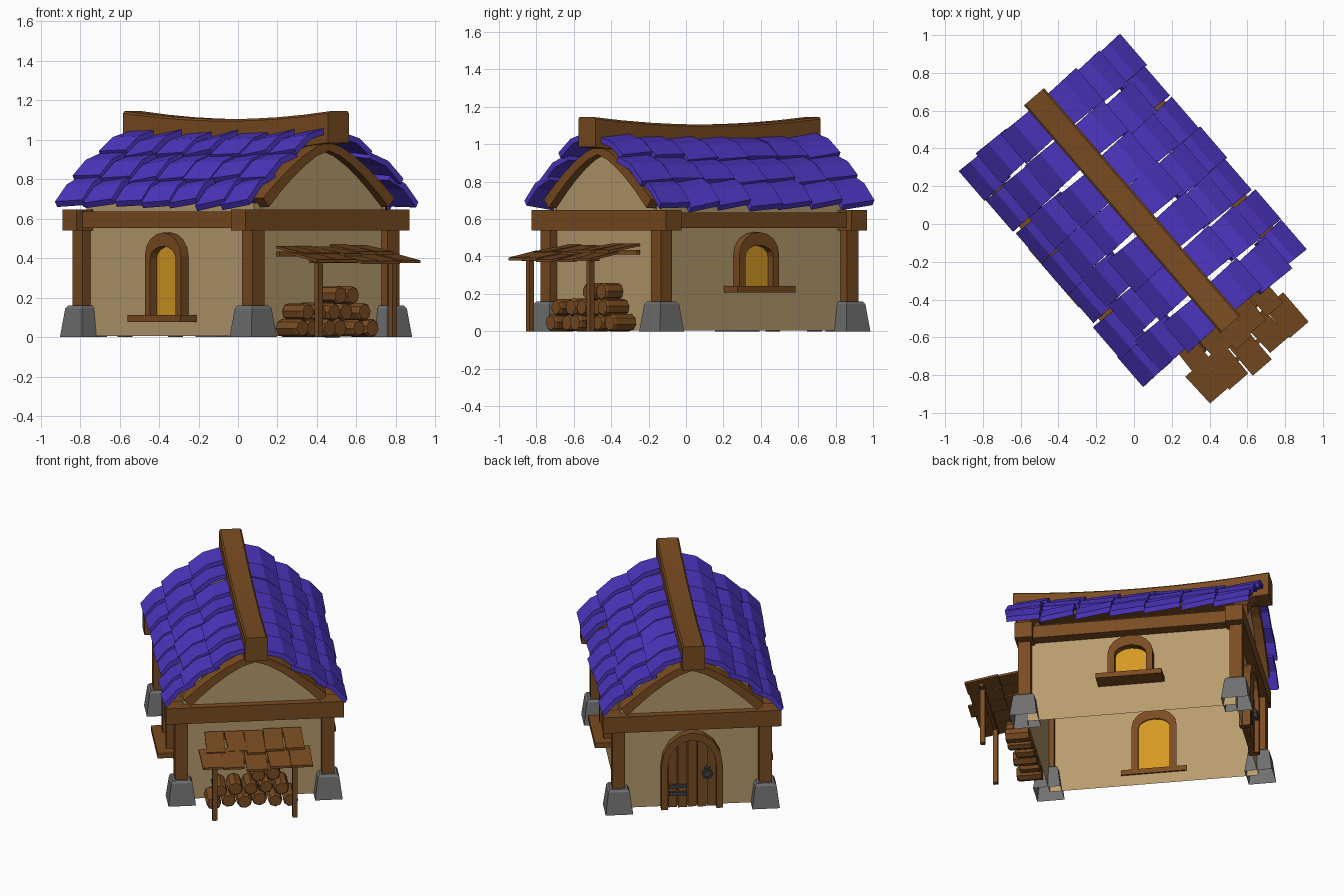
import bpy, bmesh, math, random
from mathutils import Matrix, Vector

if "Cube" in bpy.data.objects:
    bpy.data.objects.remove(bpy.data.objects["Cube"])
random.seed(4)

# House is built in its own frame (x along ridge, y across), then turned
PLACE = Matrix.Translation((-0.01, 0.072, 0)) @ Matrix.Rotation(math.radians(-49.2), 4, 'Z')

def material(name, r, g, b):
    m = bpy.data.materials.new(name)
    lin = [((c / 255 + 0.055) / 1.055) ** 2.4 for c in (r, g, b)]
    m.diffuse_color = (*lin, 1)
    m.use_nodes = True
    m.node_tree.nodes["Principled BSDF"].inputs["Base Color"].default_value = m.diffuse_color
    return m

WOOD = material("brown wood", 122, 76, 33)
PLASTER = material("beige plaster", 183, 155, 110)
TILE = material("purple tile", 78, 54, 194)
STONE = material("grey stone", 112, 112, 112)
GLASS = material("yellow glass", 212, 154, 35)
IRON = material("dark iron", 66, 66, 70)

class Part:
    def __init__(self, name, mat):
        self.name, self.mat, self.bm = name, mat, bmesh.new()

    def loft(self, rings, start=True, end=True):
        vs = [[self.bm.verts.new(p) for p in r] for r in rings]
        n = len(vs[0])
        for a, b in zip(vs, vs[1:]):
            for i in range(n):
                j = (i + 1) % n
                self.bm.faces.new((a[i], a[j], b[j], b[i]))
        if start:
            self.bm.faces.new(vs[0][::-1])
        if end:
            self.bm.faces.new(vs[-1])

    def box(self, x0, x1, y0, y1, z0, z1):
        self.loft([[(x0, y0, z), (x1, y0, z), (x1, y1, z), (x0, y1, z)] for z in (z0, z1)])

    def band(self, inner, outer, d0, d1, f):
        # bar following a curve; f maps (across, height, depth) to 3D
        self.loft([[f(*a, d0), f(*b, d0), f(*b, d1), f(*a, d1)] for a, b in zip(inner, outer)])

    def plate(self, pts, d0, d1, f):
        self.loft([[f(*p, d) for p in pts] for d in (d0, d1)])

    def done(self):
        bmesh.ops.recalc_face_normals(self.bm, faces=self.bm.faces)
        me = bpy.data.meshes.new(self.name)
        self.bm.to_mesh(me)
        me.materials.append(self.mat)
        ob = bpy.data.objects.new(self.name, me)
        ob.matrix_world = PLACE
        bpy.context.collection.objects.link(ob)

def arch(a, z0, spring, top, n=8):
    pts = [(-a, z0)]
    for i in range(n + 1):
        t = math.pi * i / n
        pts.append((-a * math.cos(t), spring + (top - spring) * math.sin(t)))
    return pts + [(a, z0)]

HU, HV = 0.658, 0.453          # post positions
WU, WV = 0.65, 0.44            # wall faces

# Plaster walls, open underneath, with arched gables
gable = [(v, 0.945 - 0.285 * (abs(v) / 0.4) ** 1.45) for v in [i * 0.08 - 0.4 for i in range(11)]]
p = Part("walls", PLASTER)
p.loft([[(-WU, -WV, z), (WU, -WV, z), (WU, WV, z), (-WU, WV, z)] for z in (0.005, 0.68)], False, False)
for s in (-1, 1):
    p.plate([(-0.4, 0.6)] + gable + [(0.4, 0.6)], 0.64, 0.665, lambda v, z, d: (s * d, v, z))
p.done()

# Curved gable rafters
p = Part("gable_rafters", WOOD)
for s in (-1, 1):
    p.band(gable, [(v * 1.1, z + 0.045) for v, z in gable], 0.63, 0.72, lambda v, z, d: (s * d, v, z))
p.done()

# Corner posts on tapered stone feet
posts, feet = Part("corner_posts", WOOD), Part("stone_feet", STONE)
for x in (-HU, HU):
    for y in (-HV, HV):
        posts.box(x - 0.04, x + 0.04, y - 0.04, y + 0.04, 0.13, 0.58)
        feet.loft([[(x - w, y - w, z), (x + w, y - w, z), (x + w, y + w, z), (x - w, y + w, z)]
                   for w, z in ((0.085, 0), (0.066, 0.145), (0.055, 0.16))], False, True)
posts.done()
feet.done()

# Ring of wall beams
p = Part("wall_beams", WOOD)
for s in (-1, 1):
    a, b = sorted((s * 0.60, s * 0.71))
    p.box(a, b, -0.55, 0.55, 0.54, 0.648)
    a, b = sorted((s * 0.41, s * 0.51))
    p.box(-0.67, 0.67, a, b, 0.552, 0.636)
p.done()

# Sagging ridge beam
p = Part("ridge_beam", WOOD)
rings = []
for i in range(9):
    t = i / 4 - 1
    z = 0.945 + 0.04 * t * t
    rings.append([(t * 0.795, y, z + h) for y, h in
                  ((-0.07, 0), (0.07, 0), (0.07, 0.15), (0.06, 0.16), (-0.06, 0.16), (-0.07, 0.15))])
p.loft(rings)
p.done()

# Roof tiles: three rows each side, each tile bent once along the slope
p = Part("roof_tiles", TILE)
rows = [((0.04, 1.01), (0.25, 0.905)), ((0.22, 0.90), (0.415, 0.78)), ((0.37, 0.785), (0.54, 0.655))]
for s in (-1, 1):
    for r, ((v0, z0), (v1, z1)) in enumerate(rows):
        for i in range(7):
            u = -0.65 + i * 0.217 + random.uniform(-0.012, 0.012) + (r % 2) * 0.015 * s
            w = 0.107 + random.uniform(-0.004, 0.006)
            slip, roll = random.uniform(-0.012, 0.012), -s * random.uniform(0.0, 0.018)
            rise = 0.012 * ((u / 0.65) ** 2)
            line = [(v0, z0), ((v0 + v1) / 2 + 0.012, (z0 + z1) / 2 + 0.02), (v1 + slip, z1 - slip * 0.8)]
            rings = []
            for k, (v, z) in enumerate(line):
                ww = w * (0.94 + 0.03 * k)
                z += rise
                rings.append([(u - ww, s * v, z - roll), (u + ww, s * v, z + roll),
                              (u + ww, s * (v + 0.016), z + roll + 0.027),
                              (u - ww, s * (v + 0.016), z - roll + 0.027)])
            p.loft(rings)
p.done()

# Arched windows on both long walls
frame, pane, sill = Part("window_frames", WOOD), Part("window_panes", GLASS), Part("window_sills", WOOD)
for s, z0 in ((-1, 0.10), (1, 0.23)):
    f = lambda u, z, d: (u, s * d, z)
    inner = arch(0.098, z0, 0.40, 0.46)
    frame.band(inner, arch(0.14, z0, 0.41, 0.53), 0.43, 0.49, f)
    pane.plate(inner, 0.438, 0.446, f)
    a, b = sorted((s * 0.43, s * 0.55))
    sill.box(-0.205, 0.205, a, b, z0 - 0.022, z0 + 0.012)
for q in (frame, pane, sill):
    q.done()

# Arched plank door on the rear end
f = lambda v, z, d: (-d, v, z)
p = Part("door_frame", WOOD)
p.band(arch(0.15, 0, 0.29, 0.465), arch(0.19, 0, 0.29, 0.515), 0.63, 0.70, f)
p.done()
p = Part("door_planks", WOOD)
top = lambda v: 0.29 + 0.175 * math.sqrt(max(0, 1 - (v / 0.152) ** 2))
for i in range(5):
    a = -0.15 + i * 0.06
    b = a + 0.054
    m = (a + b) / 2
    p.plate([(a, 0.005), (a, top(a)), (m, top(m)), (b, top(b)), (b, 0.005)], 0.64, 0.672 + 0.006 * (i % 2), f)
p.done()
p = Part("door_iron", IRON)
for z in (0.09, 0.14):
    p.box(-0.69, -0.66, 0.03, 0.14, z, z + 0.022)
p.box(-0.69, -0.66, -0.115, -0.075, 0.21, 0.27)
ring = lambda r: [(-0.095 + r * math.cos(t * math.pi / 4), 0.23 + r * math.sin(t * math.pi / 4)) for t in range(9)]
p.band(ring(0.022), ring(0.034), 0.685, 0.70, f)
p.done()

# Stacked firewood
p = Part("firewood", WOOD)
for count, v0, z in ((6, -0.265, 0.046), (5, -0.225, 0.128), (2, 0.01, 0.212)):
    for i in range(count):
        v, end = v0 + i * 0.095, random.uniform(0.785, 0.825)
        r, turn = random.uniform(0.043, 0.048), random.random()
        ring = lambda x, k: [(x, v + k * math.cos(turn + t * math.pi / 4), z + k * math.sin(turn + t * math.pi / 4))
                             for t in range(8)]
        p.loft([ring(0.67, r), ring(end - 0.01, r), ring(end, r * 0.85)])
p.done()

# Lean-to canopy: thin poles, rails and two rows of rough planks
p = Part("canopy_frame", WOOD)
for v in (-0.275, 0.22):
    p.box(0.945, 0.975, v - 0.015, v + 0.015, 0, 0.39)
p.box(0.947, 0.973, -0.33, 0.28, 0.375, 0.395)
p.box(0.66, 0.685, -0.30, 0.28, 0.41, 0.435)
p.done()
p = Part("canopy_planks", WOOD)
for u0, u1, z0, z1, va, vb in ((0.67, 0.90, 0.45, 0.415, -0.31, 0.29), (0.85, 1.07, 0.412, 0.375, -0.365, 0.325)):
    w = (vb - va) / 5
    for i in range(5):
        v = va + (i + 0.5) * w
        skew, e, h = random.uniform(-0.012, 0.012), u1 + random.uniform(-0.03, 0.02), random.uniform(-0.006, 0.006)
        hw = w * 0.48
        p.loft([[(u, v - hw + k, z + h), (u, v + hw + k, z + h), (u, v + hw + k, z + h + 0.014),
                 (u, v - hw + k, z + h + 0.014)] for u, z, k in ((u0, z0, 0), (e, z1, skew))])
p.done()
